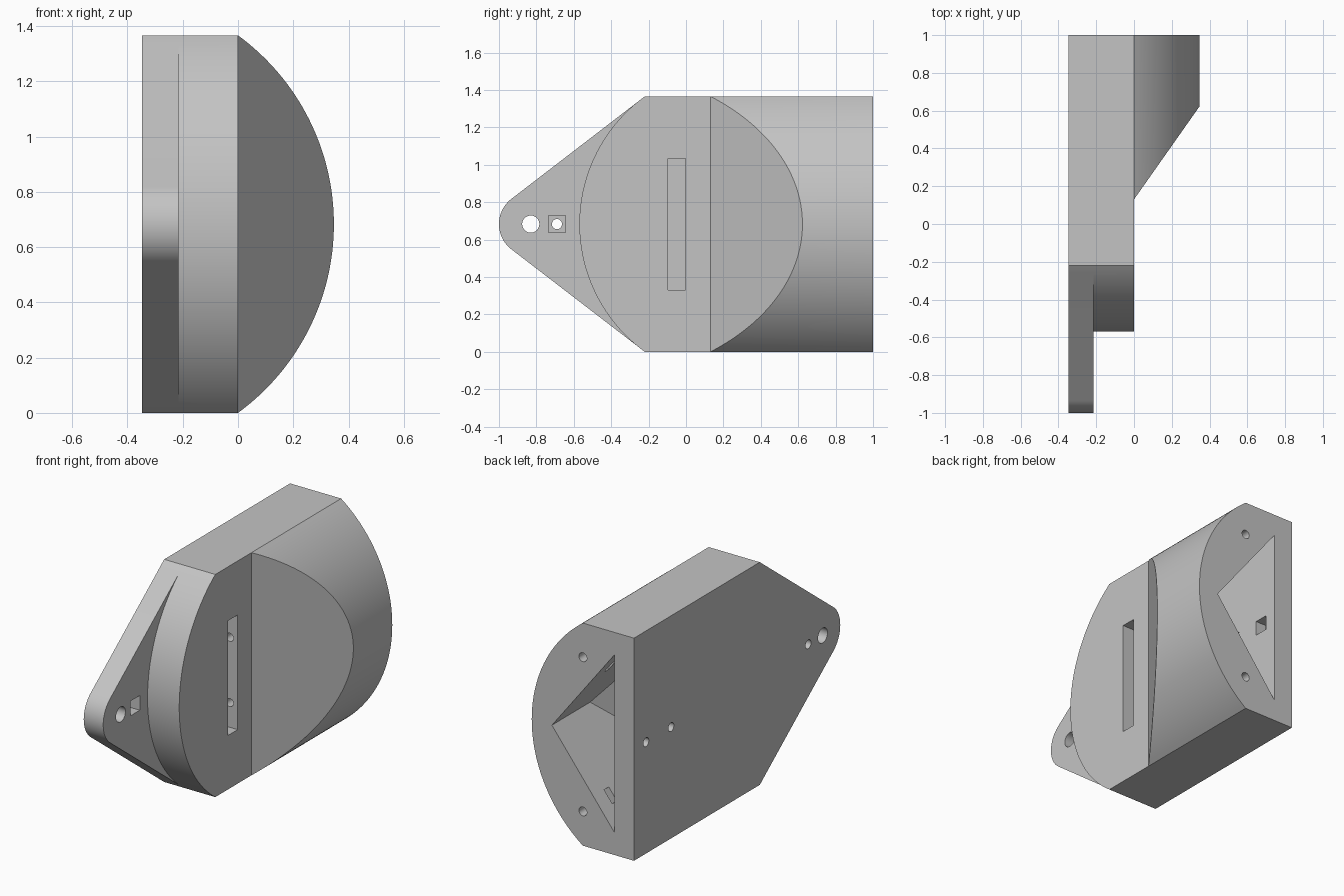
import bpy, bmesh, math
from mathutils import Vector

cube = bpy.data.objects.get("Cube")
if cube:
    bpy.data.objects.remove(cube)

MID = 0.683          # half height, also the mirror level
LEFT, STEP, RISE = -0.347, -0.215, 0.347
SLANT = 1.42         # y gained per x on the sloped face

grey = bpy.data.materials.new("light grey")
grey.use_nodes = True
grey.diffuse_color = (0.55, 0.55, 0.55, 1)
grey.node_tree.nodes["Principled BSDF"].inputs["Base Color"].default_value = (0.55, 0.55, 0.55, 1)


def prism(name, axis, pts, near, far, slope=0.0):
    """Extrude (y, z) points along x, or (x, z) points along y with a sloped near end."""
    bm = bmesh.new()
    ends = []
    for end, s in ((near, slope), (far, 0.0)):
        if axis == "x":
            ends.append([bm.verts.new((end, a, b)) for a, b in pts])
        else:
            ends.append([bm.verts.new((a, end + s * a, b)) for a, b in pts])
    n = len(pts)
    bm.faces.new(ends[0])
    bm.faces.new(ends[1][::-1])
    for i in range(n):
        j = (i + 1) % n
        bm.faces.new((ends[0][j], ends[0][i], ends[1][i], ends[1][j]))
    bmesh.ops.recalc_face_normals(bm, faces=bm.faces)
    mesh = bpy.data.meshes.new(name)
    bm.to_mesh(mesh)
    bm.free()
    mesh.materials.append(grey)
    ob = bpy.data.objects.new(name, mesh)
    bpy.context.collection.objects.link(ob)
    return ob


def arc(cx, cz, r, start, stop, steps):
    angles = [math.radians(start + (stop - start) * i / steps) for i in range(steps + 1)]
    return [(cx + r * math.cos(a), cz + r * math.sin(a)) for a in angles]


def circle(cx, cz, r):
    return arc(cx, cz, r, 0, 360, 32)[:-1]


def box(a, b, half_a, half_b):
    return [(a - half_a, b - half_b), (a + half_a, b - half_b),
            (a + half_a, b + half_b), (a - half_a, b + half_b)]


def combine(target, other, operation):
    other.hide_render = True
    mod = target.modifiers.new(other.name, "BOOLEAN")
    mod.operation, mod.solver, mod.object = operation, "EXACT", other
    bpy.context.view_layer.objects.active = target
    bpy.ops.object.modifier_apply(modifier=mod.name)
    bpy.data.objects.remove(other)


# Main block with a bowed front
r = (MID ** 2 + 0.35 ** 2) / 0.7
half = math.degrees(math.asin(MID / r))
bow = arc(r - 0.57, MID, r, 180 - half, 180 + half, 64)
bow[0], bow[-1] = (-0.22, 2 * MID), (-0.22, 0)
body = prism("housing", "x", bow + [(1, 0), (1, 2 * MID)], LEFT, 0)

# Mounting lug with a round nose, tangent to the block corners
nose = -0.83
spread = math.degrees(math.atan2(MID, -0.22 - nose)
                      + math.acos(0.17 / math.hypot(MID, -0.22 - nose)))
lug = arc(nose, MID, 0.17, spread, 360 - spread, 32)
lug = [(-0.22, 2 * MID)] + lug + [(-0.22, 0), (0.1, 0.1), (0.1, 2 * MID - 0.1)]
combine(body, prism("lug", "x", lug, LEFT, STEP), "UNION")

# Domed side with a sloped front face
r = (MID ** 2 + RISE ** 2) / (2 * RISE)
half = math.degrees(math.asin(MID / r))
dome = arc(RISE - r, MID, r, -half, half, 64)
dome[0], dome[-1] = (0, 0), (0, 2 * MID)
dome += [(-0.1, 2 * MID - 0.1), (-0.1, 0.1)]
combine(body, prism("dome", "y", dome, 0.13, 1, SLANT), "UNION")

# Triangular cavity, open at the back
cavity = [(STEP, 0.137), (0.21, MID), (STEP, 2 * MID - 0.137)]
cuts = [prism("cavity", "y", cavity, 0.63 - SLANT * 0.21, 1.1, SLANT)]

# Slot in the flat side face, with two passages to the cavity
cuts.append(prism("slot", "x", box(-0.05, MID, 0.047, 0.352), -0.11, 0.1))
for side in (-1, 1):
    cuts.append(prism("passage", "y", circle(-0.054, MID + side * 0.2, 0.025), -0.05, 0.3))

    # Back screw holes, each with a nut slot reaching the cavity
    centre = Vector((0, -0.473))
    inward = Vector((-0.79, 0.612))
    across = Vector((0.612, 0.79)) * 0.045
    ends = [centre - inward * 0.045, centre + inward * 0.16]
    nut = [ends[0] - across, ends[1] - across, ends[1] + across, ends[0] + across]
    cuts.append(prism("nut_slot", "y", [(p.x, MID - side * p.y) for p in nut], 0.85, 0.895))
    cuts.append(prism("back_hole", "y", circle(0, MID + side * 0.473, 0.027), 0.75, 1.1))

# Side screw holes with square nut pockets, and the large lug hole
for y in (-0.69, 0.64, 0.883):
    cuts.append(prism("side_hole", "x", circle(y, MID, 0.027), -0.5, -0.1))
    cuts.append(prism("nut_pocket", "x", box(y, MID, 0.045, 0.045), -0.285, -0.18))
cuts.append(prism("lug_hole", "x", circle(nose, MID, 0.046), -0.5, -0.1))

for cut in cuts:
    combine(body, cut, "DIFFERENCE")

bpy.ops.object.select_all(action="DESELECT")
body.select_set(True)
bpy.context.view_layer.objects.active = body
bpy.ops.object.shade_smooth_by_angle(angle=math.radians(20))
